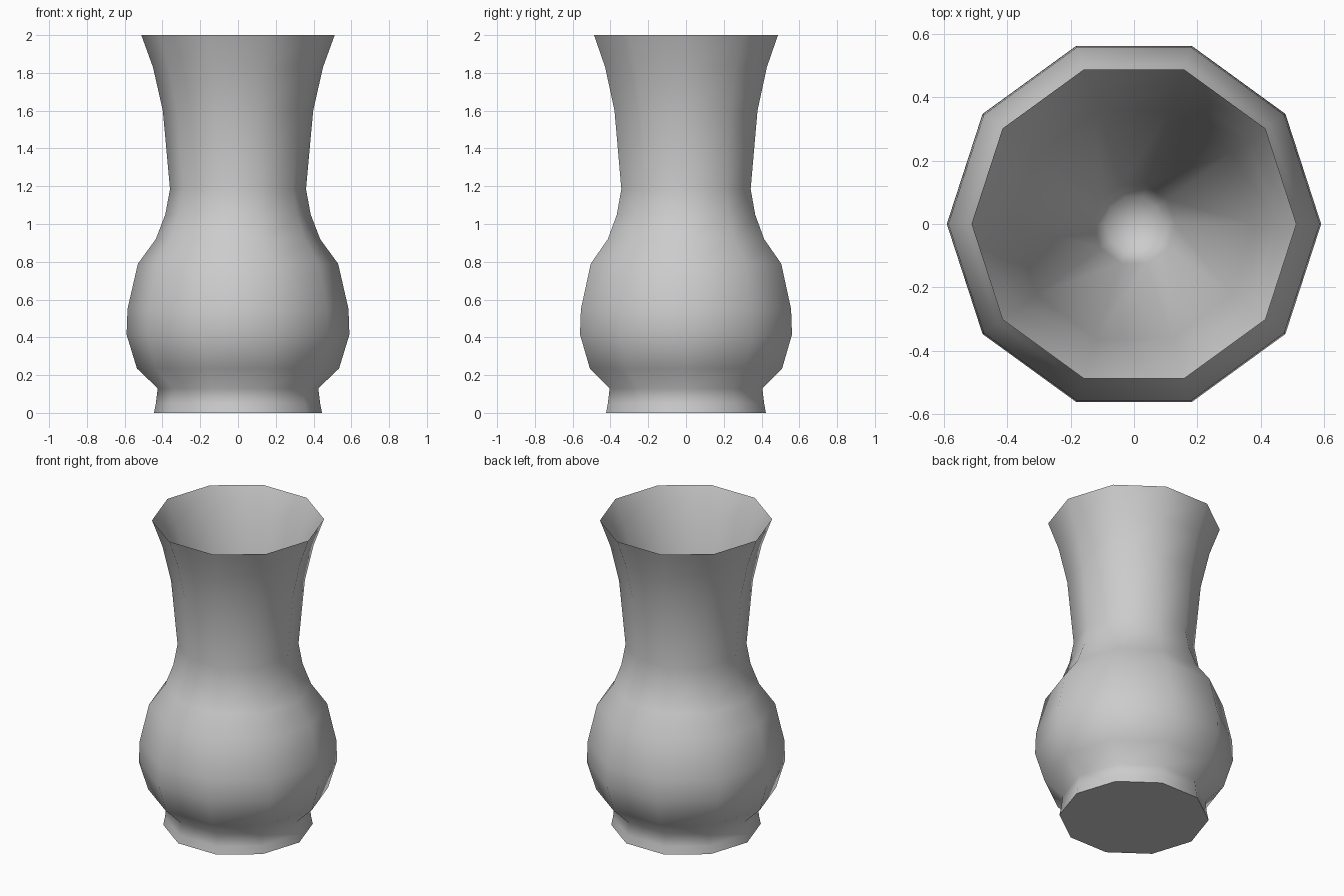
import bpy, bmesh, math

if "Cube" in bpy.data.objects:
    bpy.data.objects.remove(bpy.data.objects["Cube"])

SIDES = 10

# Outer profile from foot to rim, then the tapering inside down to its floor (radius, height)
OUTER = [(0.445, 0.0), (0.435, 0.05), (0.425, 0.13), (0.535, 0.235), (0.59, 0.415),
         (0.585, 0.55), (0.53, 0.79), (0.435, 0.92), (0.385, 1.05), (0.36, 1.185),
         (0.398, 1.60), (0.45, 1.83), (0.512, 2.0)]
INNER = [(0.45, 1.86), (0.38, 1.57), (0.13, 0.19), (0.09, 0.12)]


def lathe(name, profile, floor_z):
    bm = bmesh.new()
    rings = []
    for r, z in profile:
        rings.append([bm.verts.new((r * math.cos(2 * math.pi * i / SIDES),
                                    r * math.sin(2 * math.pi * i / SIDES), z))
                      for i in range(SIDES)])
    for a, b in zip(rings, rings[1:]):
        for i in range(SIDES):
            j = (i + 1) % SIDES
            bm.faces.new((a[i], a[j], b[j], b[i]))
    # Flat underside
    bm.faces.new(rings[0][::-1])
    # Inside floor closes to a point
    tip = bm.verts.new((0, 0, floor_z))
    for i in range(SIDES):
        bm.faces.new((rings[-1][i], rings[-1][(i + 1) % SIDES], tip))
    bmesh.ops.recalc_face_normals(bm, faces=bm.faces)
    mesh = bpy.data.meshes.new(name)
    bm.to_mesh(mesh)
    bm.free()
    obj = bpy.data.objects.new(name, mesh)
    bpy.context.collection.objects.link(obj)
    return obj


# Vase body, smooth apart from the rim and the foot edge
vase = lathe("vase", OUTER + INNER, 0.10)
bpy.context.view_layer.objects.active = vase
vase.select_set(True)
bpy.ops.object.shade_smooth_by_angle(angle=math.radians(65))
